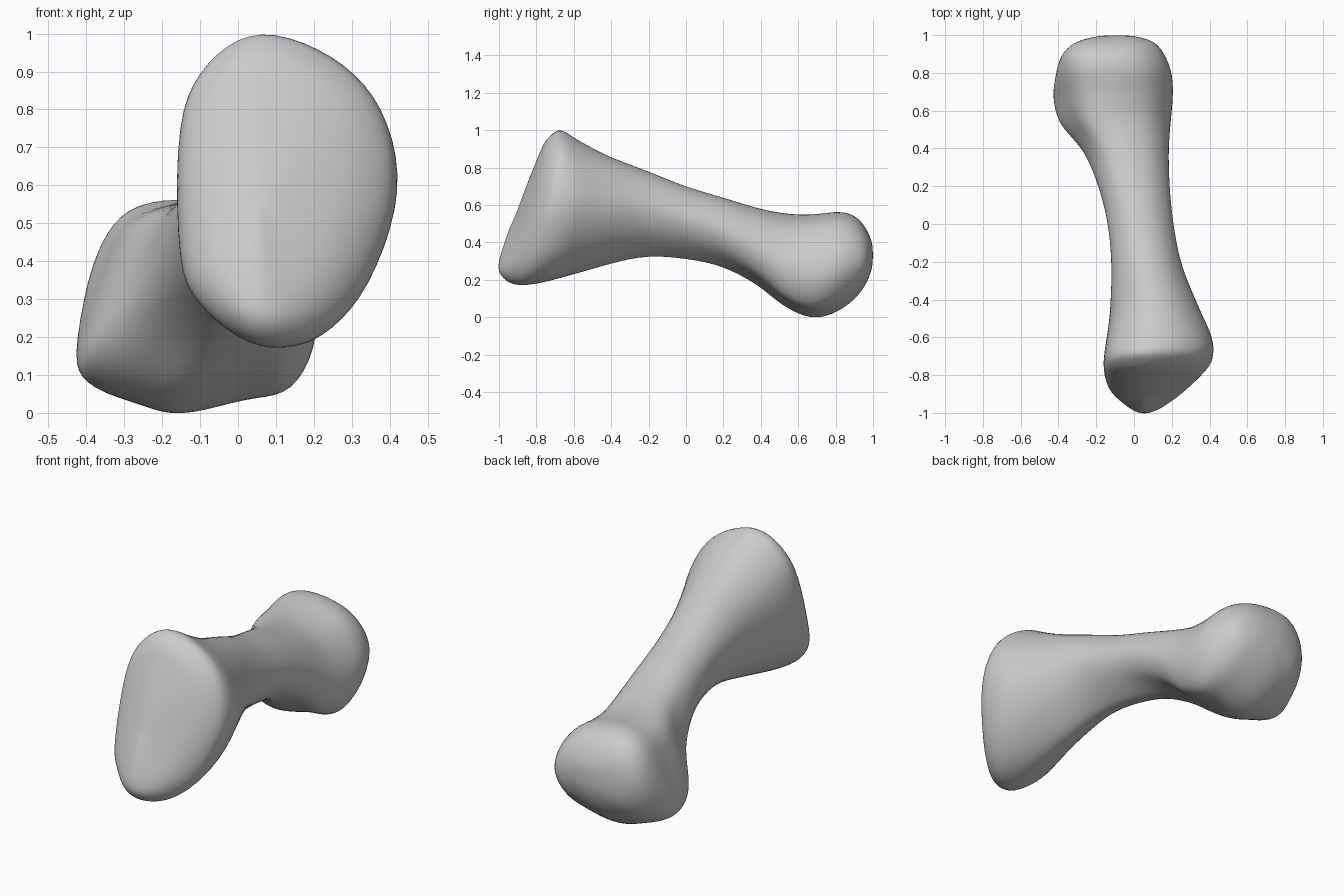
import bpy
import bmesh
from math import hypot
from mathutils import Vector

default_cube = bpy.data.objects.get("Cube")
if default_cube:
    bpy.data.objects.remove(default_cube, do_unlink=True)

# Cross-section outlines in a unit box, counterclockwise from the lowest point
BASE = [(-.1, -1), (.31, -.93), (.72, -.61), (1, 0), (.85, .52), (.4, .85),
        (-.24, 1), (-.72, .81), (-.98, .4), (-.97, -.45), (-.79, -.73), (-.45, -.93)]
SHAFT = [(-.05, -1), (.38, -.79), (.81, -.4), (1, .06), (.88, .47), (.5, .85),
         (-.05, 1), (-.55, .85), (-.9, .5), (-1, .05), (-.85, -.5), (-.47, -.88)]
HEAD = [(-.14, -1), (.4, -.86), (.79, -.78), (1, -.28), (.9, .3), (.55, .8),
        (-.07, 1), (-.55, .86), (-.77, .4), (-1, -.4), (-.92, -.72), (-.5, -.9)]
BALL = [(-.1, -1), (.4, -.88), (.78, -.68), (1, -.2), (.9, .35), (.52, .82),
        (-.07, 1), (-.6, .93), (-.9, .52), (-1, -.1), (-.86, -.65), (-.48, -.9)]
OUTLINES = [BASE, SHAFT, HEAD, BALL]

# Stations: bottom y, bottom z, top y, top z, right x, left x, bow, outline blend
STATIONS = [
    (-.935, .5, -.885, .62, .02, .1, .01, 0),
    (-1.005, .3, -.775, .9, -.07, .28, .06, 0),
    (-1, .22, -.73, .97, -.135, .385, .1, 0),
    (-.93, .172, -.67, 1.005, -.162, .422, .1, 0),
    (-.8, .18, -.58, .95, -.155, .413, .09, .4),
    (-.58, .235, -.42, .865, -.13, .35, .04, .8),
    (-.25, .32, -.2, .78, -.12, .255, 0, 1),
    (0, .31, 0, .7, -.14, .21, 0, 1),
    (.2, .265, .2, .64, -.19, .19, 0, 1.2),
    (.38, .17, .4, .58, -.27, .185, 0, 1.6),
    (.52, .06, .56, .553, -.39, .195, 0, 2),
    (.66, -.003, .7, .553, -.427, .207, 0, 2.1),
    (.78, .015, .82, .563, -.415, .2, 0, 2.7),
    (.89, .085, .91, .535, -.38, .16, 0, 3),
    (.965, .18, .97, .46, -.3, .1, 0, 3),
    (1, .28, 1, .38, -.16, -.02, 0, 3),
]
STEPS = 5


def spline(points, closed):
    """Pass a smooth curve through the points, with extra points between them."""
    count = len(points)

    def pick(index):
        return points[index % count] if closed else points[max(0, min(count - 1, index))]

    result = []
    for i in range(count if closed else count - 1):
        a, b, c, d = (pick(i + k) for k in (-1, 0, 1, 2))
        for step in range(STEPS):
            t = step / STEPS
            result.append(b + (c - a) * (t / 2)
                          + (a * 2 - b * 5 + c * 4 - d) * (t * t / 2)
                          + (b * 3 - a - c * 3 + d) * (t ** 3 / 2))
    if not closed:
        result.append(points[-1])
    return result


def section(station):
    """Place the blended outline between the station's bottom and top points."""
    y_low, z_low, y_high, z_high, right, left, bow, blend = station
    first = min(int(blend), len(OUTLINES) - 2)
    ring = []
    for p, q in zip(OUTLINES[first], OUTLINES[first + 1]):
        u, v = Vector(p).lerp(Vector(q), blend - first)
        x = (right + left) / 2 + u * (left - right) / 2
        rise = (v + 1) / 2
        # The joint face folds back to both sides of a soft ridge, most at the foot
        setback = bow * (hypot(u + .35, .2) - .2) * (1.35 - rise)
        y = y_low + (y_high - y_low) * rise + setback
        ring.append(Vector((x, y, z_low + (z_high - z_low) * rise)))
    return spline(ring, True)


# Rings run smoothly both around and along the bone
rings = [section(station) for station in STATIONS]
rails = [spline(list(rail), False) for rail in zip(*rings)]

bm = bmesh.new()
grid = [[bm.verts.new(point) for point in rail] for rail in rails]
for i, rail in enumerate(grid):
    following = grid[(i + 1) % len(grid)]
    for j in range(len(rail) - 1):
        bm.faces.new((rail[j], following[j], following[j + 1], rail[j + 1]))

# Close both ends with fans
for end in (0, -1):
    loop = [rail[end] for rail in grid]
    centre = bm.verts.new(sum((v.co for v in loop), Vector()) / len(loop))
    for a, b in zip(loop, loop[1:] + loop[:1]):
        bm.faces.new((a, b, centre))

# Soften the surface slightly
for _ in range(5):
    bmesh.ops.smooth_vert(bm, verts=bm.verts, factor=0.5,
                          use_axis_x=True, use_axis_y=True, use_axis_z=True)
bmesh.ops.recalc_face_normals(bm, faces=bm.faces)
for face in bm.faces:
    face.smooth = True

mesh = bpy.data.meshes.new("foot_bone")
bm.to_mesh(mesh)
bm.free()
bone = bpy.data.objects.new("foot_bone", mesh)
bpy.context.collection.objects.link(bone)

# Plain grey material
grey = bpy.data.materials.new("bone_grey")
grey.use_nodes = True
colour = (.6, .6, .6, 1)
grey.diffuse_color = colour
grey.node_tree.nodes["Principled BSDF"].inputs["Base Color"].default_value = colour
mesh.materials.append(grey)
